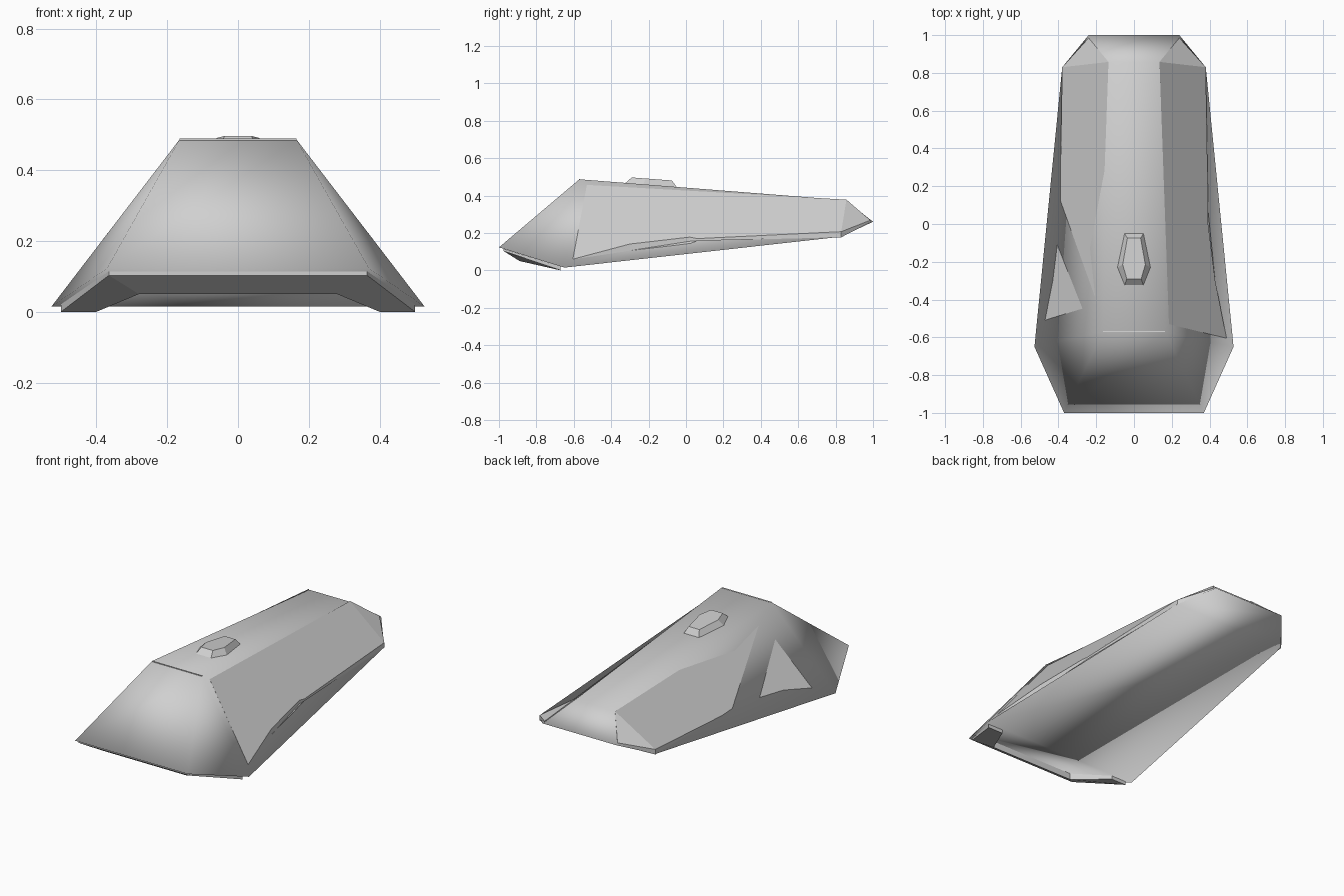
import bpy, bmesh
from mathutils import Vector

if "Cube" in bpy.data.objects:
    bpy.data.objects.remove(bpy.data.objects["Cube"])

grey = bpy.data.materials.new("light_grey")
grey.diffuse_color = (0.63, 0.63, 0.63, 1)
grey.use_nodes = True
grey.node_tree.nodes["Principled BSDF"].inputs["Base Color"].default_value = grey.diffuse_color


def make(name, verts, faces, smooth=False, middle=None):
    """Mesh object; with 'middle' given, faces are turned away from it."""
    bm = bmesh.new()
    vs = [bm.verts.new(v) for v in verts]
    for f in faces:
        bm.faces.new([vs[i] for i in f])
    bm.normal_update()
    if middle:
        for f in bm.faces:
            if f.normal.dot(f.calc_center_median() - Vector(middle)) < 0:
                f.normal_flip()
    else:
        bmesh.ops.recalc_face_normals(bm, faces=bm.faces)
    for f in bm.faces:
        f.smooth = smooth
    me = bpy.data.meshes.new(name)
    bm.to_mesh(me)
    bm.free()
    me.materials.append(grey)
    ob = bpy.data.objects.new(name, me)
    bpy.context.collection.objects.link(ob)
    return ob


def slab(name, top, bottom, cap):
    """Closed solid between two matching outlines; cap lists the top faces."""
    n = len(top)
    faces = list(cap) + [[i + n for i in f] for f in cap]
    faces += [(i, (i + 1) % n, (i + 1) % n + n, i + n) for i in range(n)]
    return make(name, top + bottom, faces)


# Body shell: smooth closed hull, six points on each side
half = [(0.165, -0.57, 0.487), (0.37, -1, 0.123), (0.527, -0.65, 0.015),
        (0.38, 0.83, 0.18), (0.13, 0.855, 0.375), (0.24, 1, 0.26)]
verts = half + [(-x, y, z) for x, y, z in half]
faces = [(0, 6, 10, 4),                      # roof
         (0, 1, 7, 6),                       # nose
         (1, 2, 8, 7),                       # nose underside
         (2, 3, 9, 8),                       # belly
         (3, 5, 11, 9),                      # tail underside
         (4, 5, 11, 10),                     # tail slope
         (0, 1, 2), (6, 7, 8),               # nose corners
         (3, 4, 5), (9, 10, 11),             # tail corners
         (0, 2, 4), (2, 3, 4),               # right side, folded in
         (6, 8, 9), (6, 9, 10)]              # left side, folded out
make("body_shell", verts, faces, True, (0, -0.2, 0.2))

# Side panels: flat plates with a lower step and a tail facet
panel = [(0.185, -0.53, 0.457), (0.49, -0.605, 0.060), (0.43, -0.3, 0.141),
         (0.39, 0.02, 0.178), (0.393, 0.06, 0.170), (0.38, 0.83, 0.207),
         (0.24, 0.985, 0.268), (0.135, 0.858, 0.378)]
depth = [0.02, 0.01, 0.035, 0.035, 0.012, 0.03, 0.012, 0.02]
cap = [(0, 1, 2, 3, 4, 5, 7), (5, 6, 7)]
for side, s in (("right", 1), ("left", -1)):
    top = [(s * x, y, z) for x, y, z in panel]
    low = [(x, y, z - d) for (x, y, z), d in zip(top, depth)]
    slab(side + "_side_panel", top, low, cap)

# U-shaped skid under the nose
skid = [(0.365, -0.975, 0.103), (0.5, -0.67, 0.0), (0.4, -0.67, 0.0),
        (0.28, -0.89, 0.05)]
outline = skid + [(-x, y, z) for x, y, z in reversed(skid)]
lid = [(p[0], p[1], 0.122 - 0.305 * (p[1] + 1)) for p in outline]
slab("nose_skid", lid, outline, [(0, 1, 2, 3), (4, 5, 6, 7), (0, 3, 4, 7)])

# Thin ridge trim where the nose meets the roof
trim = [(-0.165, -0.573, 0.489), (0.165, -0.573, 0.489),
        (0.163, -0.567, 0.488), (-0.163, -0.567, 0.488)]
slab("ridge_trim", trim, [(x, y, z - 0.007) for x, y, z in trim],
     [(0, 1, 2, 3)])


# Roof hatch: bevelled six-sided block that follows the roof slope
def hatch_ring(points, z0):
    pts = points + [(-x, y) for x, y in reversed(points)]
    return [(x, y, z0 - 0.075 * (y + 0.32)) for x, y in pts]


slab("roof_hatch",
     hatch_ring([(0.038, -0.29), (0.06, -0.215), (0.035, -0.075)], 0.499),
     hatch_ring([(0.05, -0.325), (0.088, -0.23), (0.05, -0.05)], 0.466),
     [(0, 1, 2, 3, 4, 5)])
